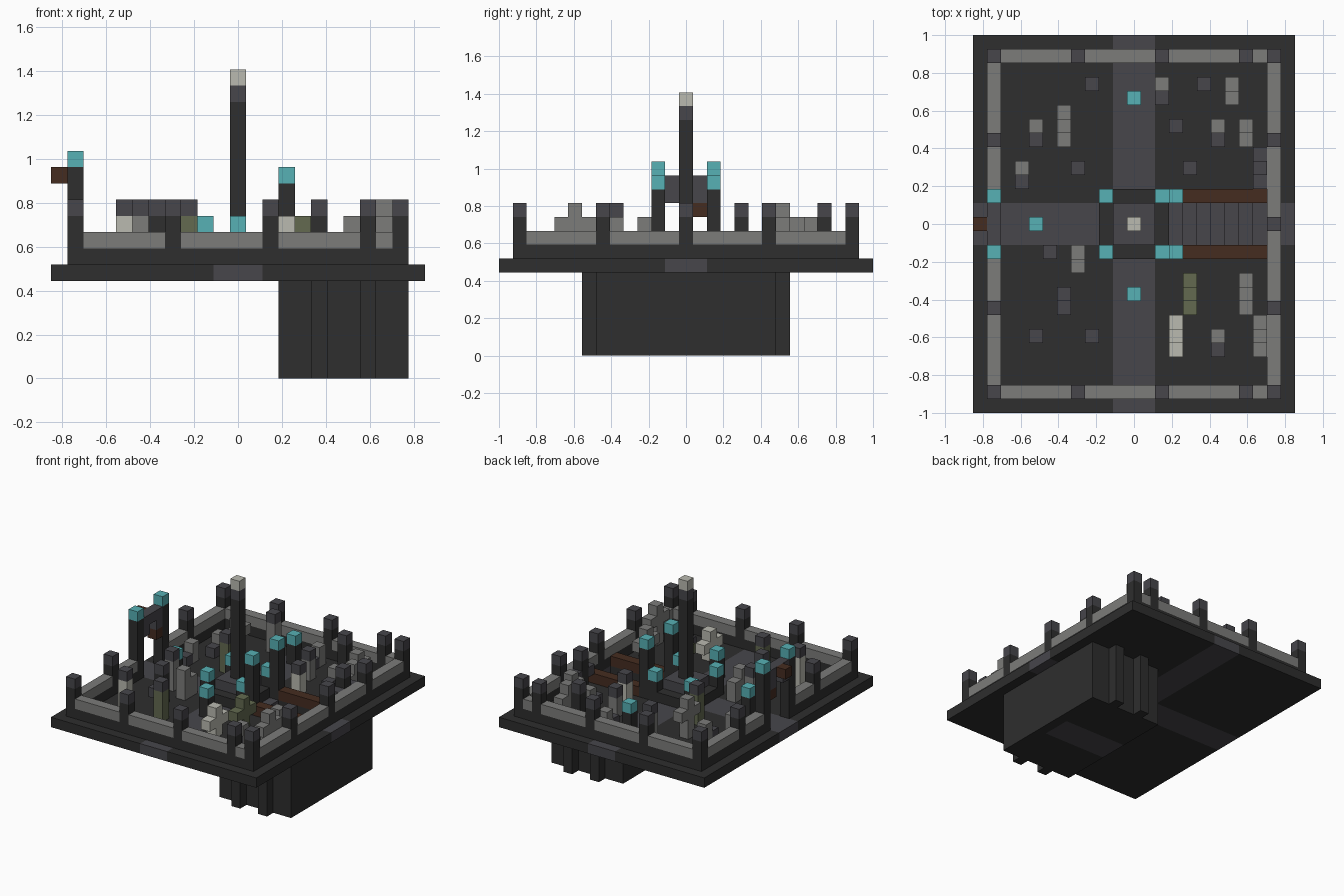
import bpy, bmesh
from mathutils import Matrix, Vector

if "Cube" in bpy.data.objects:
    bpy.data.objects.remove(bpy.data.objects["Cube"])

U = 2 / 27  # size of one block


def material(name, hex_code):
    def lin(c):
        return c / 12.92 if c <= 0.04045 else ((c + 0.055) / 1.055) ** 2.4
    rgb = [lin(int(hex_code[n:n + 2], 16) / 255) for n in (0, 2, 4)]
    m = bpy.data.materials.new(name)
    m.use_nodes = True
    m.diffuse_color = (*rgb, 1)
    m.node_tree.nodes["Principled BSDF"].inputs["Base Color"].default_value = (*rgb, 1)
    return m


DARK = material("dark stone", "2e2e2e")
SLATE = material("slate", "47464b")
GREY = material("grey stone", "7c7c7a")
PALE = material("pale bone", "babab0")
CYAN = material("cyan glow", "57b1b5")
BROWN = material("brown wood", "452c20")
MOSS = material("moss green", "636a50")


def build(name, boxes):
    """One object from (material, x range, y range, z range) boxes, inclusive block indices."""
    bm = bmesh.new()
    mesh = bpy.data.meshes.new(name)
    mats = []
    for mat, *ranges in boxes:
        if mat not in mats:
            mats.append(mat)
            mesh.materials.append(mat)
        spans = [r if isinstance(r, tuple) else (r, r) for r in ranges]
        size = Vector([b - a + 1 for a, b in spans]) * U
        centre = Vector([(a + b) / 2 for a, b in spans]) * U
        centre.z += U / 2
        geo = bmesh.ops.create_cube(bm, size=1, matrix=Matrix.Translation(centre) @ Matrix.Diagonal((*size, 1)))
        for f in {f for v in geo["verts"] for f in v.link_faces}:
            f.material_index = mats.index(mat)
    bm.to_mesh(mesh)
    bm.free()
    obj = bpy.data.objects.new(name, mesh)
    bpy.context.collection.objects.link(obj)
    return obj


# Ground slab with crossing paths and an opening for the stairs
build("ground", [(DARK, x, y, 6) for x in ((-11, -2), (2, 11)) for y in ((-13, -2), (2, 13))])
build("paths", [(SLATE, (-1, 1), (-13, 13), 6), (SLATE, (-11, -2), (-1, 1), 6),
                (SLATE, 2, (-1, 1), 6), (SLATE, (10, 11), (-1, 1), 6)])

# Underground vault with buttresses, and the stairs going down
build("vault", [(DARK, (3, 10), (-6, -2), (0, 5)), (DARK, (3, 10), (2, 6), (0, 5)),
                (DARK, 10, (-1, 1), (0, 5))])
build("vault_buttresses", [(DARK, x, y, (0, 5)) for x in (5, 8) for y in (-7, 7)])
build("stairs", [(SLATE, 3 + n, (-1, 1), (0, 6 - n)) for n in range(7)])
build("stair_rails", [(BROWN, (4, 9), y, 7) for y in (-2, 2)])

# Boundary wall: dark footing, grey coping, capped posts
post_x = [-10, -4, 2, 8, 10]
post_y = [-12, -6, 0, 6, 12]
wall = []
for y in (-12, 12):
    for a, b in zip(post_x, post_x[1:]):
        wall += [(m, (a + 1, b - 1), y, k) for m, k in ((DARK, 7), (GREY, 8))]
for a, b in zip(post_y, post_y[1:]):
    for m, k in ((DARK, 7), (GREY, 8)):
        wall.append((m, 10, (a + 1, b - 1), k))
        west = (max(a + 1, 3), b - 1) if a >= 0 else (a + 1, min(b - 1, -3))
        wall.append((m, -10, west, k))
build("boundary_wall", wall)

spots = {(x, y) for x in post_x for y in (-12, 12)}
spots |= {(x, y) for x in (-10, 10) for y in post_y if (x, y) != (-10, 0)}
for x, y in sorted(spots):
    build("wall_post", [(DARK, x, y, (7, 9)), (SLATE, x, y, 10)])

# Arched gate on the west side
gate = [(SLATE, -10, (-1, 1), 12), (BROWN, -11, 0, 12), (BROWN, -10, 1, 10)]
for y in (-2, 2):
    gate += [(DARK, -10, y, (7, 12)), (CYAN, -10, y, 13), (SLATE, -10, y // 2, 11)]
build("gate", gate)

# Central monument
build("monument_base", [(DARK, (-2, 2), (-2, 2), 7), (SLATE, (-1, 1), (-1, 1), 8)])
build("monument_column", [(DARK, 0, 0, (9, 16)), (SLATE, 0, 0, 17), (PALE, 0, 0, 18)])
for x in (-2, 2):
    for y in (-2, 2):
        build("monument_lamp", [(DARK, x, y, 8), (CYAN, x, y, 9)])
for y in (-2, 2):
    build("stair_pillar", [(DARK, 3, y, (7, 11)), (CYAN, 3, y, 12)])
for x, y in ((0, -5), (0, 9), (-7, 0)):
    build("path_lamp", [(DARK, x, y, (7, 8)), (CYAN, x, y, 9)])

# Headstones with a low plaque in front
for x, y in ((2, 10), (6, 7), (-7, 7), (-8, 4), (6, -8)):
    build("headstone", [(GREY, x, y, (7, 8)), (SLATE, x, y - 1, 7)])

# Broken stones, one side higher
for x, high, low in ((7, 9, 10), (8, 7, 6), (-4, -3, -2)):
    build("broken_stone", [(GREY, x, high, (7, 9)), (GREY, x, low, (7, 8))])

# Crosses and armed figures, spread along y
for name, m, x, y, top in (("stone_cross", GREY, -5, 7, 10), ("stone_cross", GREY, 9, -8, 10),
                           ("stone_cross", GREY, 8, -5, 9), ("bone_figure", PALE, 3, -8, 9),
                           ("moss_figure", MOSS, 4, -5, 9)):
    build(name, [(m, x, y, (7, top)), (m, x, y - 1, top - 1), (m, x, y + 1, top - 1)])

# Dead trees with stub branches
build("dead_tree", [(DARK, 9, 4, (7, 9)), (SLATE, 9, 4, 10), (SLATE, 9, 3, 8), (SLATE, 9, 5, 8)])
build("dead_tree", [(DARK, -5, -5, (7, 9)), (SLATE, -5, -5, 10), (SLATE, -5, -6, 8)])

# Standing pillars with slate caps
for m, x, y, top in ((PALE, -7, -8, 10), (MOSS, -3, -8, 10), (GREY, -6, -2, 10), (MOSS, -4, 4, 10),
                     (GREY, -3, 10, 10), (DARK, 5, 10, 10), (GREY, 3, 7, 9), (PALE, 4, 4, 9)):
    build("capped_pillar", [(m, x, y, (7, top - 1)), (SLATE, x, y, top)])
